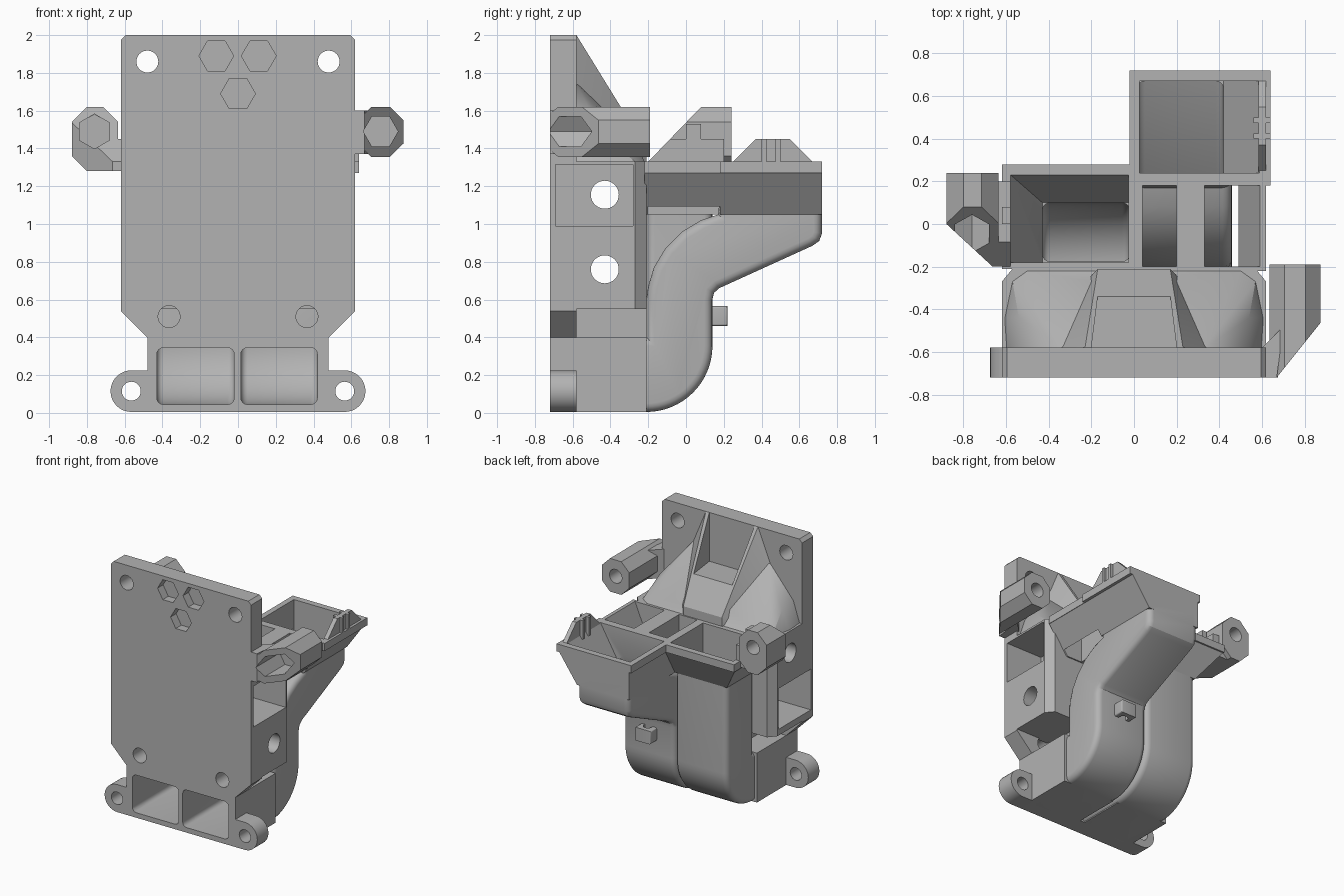
import bpy, bmesh, math
from mathutils import Vector

old = bpy.data.objects.get("Cube")
if old:
    bpy.data.objects.remove(old)

grey = bpy.data.materials.new("plain grey")
grey.use_nodes = True
grey.diffuse_color = (0.45, 0.45, 0.45, 1)
grey.node_tree.nodes["Principled BSDF"].inputs["Base Color"].default_value = (0.45, 0.45, 0.45, 1)
parts = []


def finish(name, bm):
    bmesh.ops.recalc_face_normals(bm, faces=bm.faces)
    me = bpy.data.meshes.new(name)
    bm.to_mesh(me)
    bm.free()
    me.materials.append(grey)
    ob = bpy.data.objects.new(name, me)
    bpy.context.collection.objects.link(ob)
    parts.append(ob)
    return ob


def prism(name, pts, axis, a, b, bevel=0):
    """Extrude a 2D profile along an axis, optionally rounding the cap edges."""
    place = {"X": lambda p, t: (t, p[0], p[1]),
             "Y": lambda p, t: (p[0], t, p[1]),
             "Z": lambda p, t: (p[0], p[1], t)}[axis]
    bm = bmesh.new()
    lo = [bm.verts.new(place(p, a)) for p in pts]
    hi = [bm.verts.new(place(p, b)) for p in pts]
    caps = [bm.faces.new(lo), bm.faces.new(hi)]
    n = len(pts)
    for i in range(n):
        bm.faces.new((lo[i], lo[(i + 1) % n], hi[(i + 1) % n], hi[i]))
    bmesh.ops.recalc_face_normals(bm, faces=bm.faces)
    if bevel:
        edges = [e for f in caps for e in f.edges]
        bmesh.ops.bevel(bm, geom=edges, offset=bevel, segments=4, profile=0.5,
                        affect="EDGES", clamp_overlap=False)
    return finish(name, bm)


def hull(name, pts):
    bm = bmesh.new()
    vs = [bm.verts.new(p) for p in pts]
    res = bmesh.ops.convex_hull(bm, input=vs)
    junk = set(res["geom_interior"] + res["geom_unused"])
    bmesh.ops.delete(bm, geom=[v for v in junk if isinstance(v, bmesh.types.BMVert)], context="VERTS")
    bmesh.ops.dissolve_limit(bm, angle_limit=0.01, verts=bm.verts, edges=bm.edges)
    return finish(name, bm)


def rect(x0, x1, y0, y1):
    return [(x0, y0), (x1, y0), (x1, y1), (x0, y1)]


def box(name, x, y, z):
    return prism(name, rect(*x, *y), "Z", *z)


def loft(name, low, z0, high, z1):
    return hull(name, [(*p, z0) for p in rect(*low)] + [(*p, z1) for p in rect(*high)])


def ring(cx, cy, r, n=32, start=0, sweep=360):
    count = n if sweep == 360 else n + 1
    return [(cx + r * math.cos(math.radians(start + sweep * i / n)),
             cy + r * math.sin(math.radians(start + sweep * i / n))) for i in range(count)]


def combine(target, tools, op="DIFFERENCE", keep=False):
    for tool in tools:
        m = target.modifiers.new("bool", "BOOLEAN")
        m.operation, m.solver, m.object = op, "EXACT", tool
        bpy.context.view_layer.update()
        dg = bpy.context.evaluated_depsgraph_get()
        me = bpy.data.meshes.new_from_object(target.evaluated_get(dg))
        target.modifiers.clear()
        target.data = me
    if not keep:
        for tool in tools:
            parts.remove(tool)
            bpy.data.objects.remove(tool)
    return target


def slice_off(ob, co, no):
    bm = bmesh.new()
    bm.from_mesh(ob.data)
    bmesh.ops.bisect_plane(bm, geom=bm.verts[:] + bm.edges[:] + bm.faces[:], plane_co=co,
                           plane_no=Vector(no), clear_outer=True)
    bmesh.ops.holes_fill(bm, edges=[e for e in bm.edges if e.is_boundary], sides=0)
    bmesh.ops.recalc_face_normals(bm, faces=bm.faces)
    bm.to_mesh(ob.data)
    bm.free()


# Front plate with its mounting ears
half = [(0.48, 0.02), (0.48, 0.4), (0.62, 0.54), (0.62, 1.975), (0.595, 2)]
plate = prism("front_plate", half + [(-x, z) for x, z in reversed(half)], "Y", -0.72, -0.58)
slot = ring(0.565, 0.115, 0.11, 16, -90, 180) + ring(-0.565, 0.115, 0.11, 16, 90, 180)
combine(plate, [prism("ears", slot, "Y", -0.72, -0.58)], "UNION")
cuts = [prism("hole", ring(s * x, z, r), "Y", -0.8, -0.5)
        for s in (-1, 1) for x, z, r in ((0.48, 1.86, 0.058), (0.365, 0.51, 0.058), (0.565, 0.115, 0.05))]
for x, z in ((-0.115, 1.89), (0.11, 1.89), (0, 1.69)):
    cuts.append(prism("nut", ring(x, z, 0.092, 6), "Y", -0.8, -0.65))
    cuts.append(prism("screw", ring(x, z, 0.05), "Y", -0.63, -0.5))
combine(plate, cuts)

# Mount block with through bores and a recess on each side
half = [(0.62, -0.6), (0.62, -0.27), (0.57, -0.21)]
block = prism("mount_block", half + [(-x, y) for x, y in reversed(half)], "Z", 0.55, 1.33)
recesses = [box("recess", (0.3, 0.8), (-0.69, -0.28), (0.99, 1.315)),
            box("recess", (-0.8, -0.3), (-0.69, -0.28), (0.6, 0.925))]
combine(plate, recesses, keep=True)
bores = [prism("bore", ring(-0.43, z, 0.074), "X", -0.8, 0.8) for z in (0.76, 1.155)]
combine(block, recesses + bores)
box("lower_web", (-0.3, 0.3), (-0.6, -0.2), (0.36, 0.57))

# Gusset between plate and block, with a pocket for the screws
wing = hull("gusset_wings", [(s * x, y, z) for s in (-1, 1) for x, y, z in (
    (0.6, -0.59, 1.32), (0.61, -0.44, 1.32), (0.54, -0.59, 1.5), (0.54, -0.44, 1.47), (0.32, -0.59, 1.76),
    (0.57, -0.27, 1.33), (0.5, -0.22, 1.33), (0.2, -0.27, 1.45))])
gusset = hull("gusset", [(s * x, y, z) for s in (-1, 1) for x, y, z in (
    (0.52, -0.59, 1.32), (0.23, -0.59, 2), (0.23, -0.58, 2), (0.17, -0.21, 1.4), (0.17, -0.21, 1.32))])
pocket = hull("pocket", [(s * x, y, z) for s in (-1, 1) for x, y, z in (
    (0.2, -0.58, 1.61), (0.2, -0.58, 2.1), (0.14, -0.1, 1.61), (0.14, -0.1, 2.1))])
combine(wing, [pocket], keep=True)
combine(gusset, [pocket])

# Left duct: enters at the front, bends up and sweeps to the rear
roof = [(0.17, 1.05), (0.08, 1.02), (-0.02, 0.96), (-0.11, 0.87), (-0.17, 0.77), (-0.2, 0.67)]
outer = [(-0.62, 0.005)] + ring(-0.21, 0.355, 0.35, 16, -90, 90) + \
    [(0.14, 0.6), (0.148, 0.635), (0.175, 0.66), (0.67, 0.885), (0.705, 0.91), (0.72, 0.95),
     (0.72, 1.15), (0.18, 1.15)] + roof + [(-0.21, 0.6), (-0.21, 0.4), (-0.62, 0.4)]
left = prism("left_duct", outer, "X", 0, 0.46, 0.045)
combine(left, [box("front", (0.02, 0.48), (-0.6, -0.21), (0.005, 0.4)),
               loft("flare", (0, 0.46, 0.18, 0.72), 1.05, (0, 0.62, 0.18, 0.72), 1.275),
               box("rim", (-0.02, 0.64), (0.18, 0.72), (1.27, 1.33))], "UNION")
entry = [(-0.8, 0.045)] + ring(-0.21, 0.35, 0.305, 16, -90, 90)
cavity = entry + [(0.095, 0.65), (0.13, 0.69), (0.67, 0.94), (0.67, 1.12), (0.24, 1.12)] + \
    [(y + 0.035, z - 0.04) for y, z in roof] + [(-0.165, 0.55), (-0.165, 0.345), (-0.8, 0.345)]
inside = prism("left_cavity", cavity, "X", 0.015, 0.42, 0.035)
combine(plate, [inside], keep=True)
combine(left, [inside, loft("mouth", (0.025, 0.42, 0.24, 0.67), 1.04, (0.025, 0.6, 0.24, 0.67), 1.35)])

# Right duct: rises straight to a flared mouth
outer = [(-0.62, 0.005)] + ring(-0.21, 0.355, 0.35, 16, -90, 90) + \
    [(0.14, 1.12), (-0.21, 1.12), (-0.21, 0.4), (-0.62, 0.4)]
right = prism("right_duct", outer, "X", -0.46, 0, 0.045)
combine(right, [box("front", (-0.48, -0.02), (-0.6, -0.21), (0.005, 0.4)),
                loft("flare", (-0.46, 0, -0.21, 0.14), 1.05, (-0.62, 0, -0.21, 0.27), 1.275),
                box("rim", (-0.62, 0, ), (-0.21, 0.28), (1.27, 1.33))], "UNION")
cavity = entry + [(0.1, 1.12), (-0.175, 1.12), (-0.175, 0.345), (-0.8, 0.345)]
inside = prism("right_cavity", cavity, "X", -0.43, -0.02, 0.035)
combine(plate, [inside], keep=True)
combine(right, [inside, loft("mouth", (-0.43, -0.025, -0.18, 0.1), 1.04, (-0.59, -0.025, -0.18, 0.24), 1.35)])

# Ribbed skirt between the block and the left mouth
skirt = loft("skirt", (0, 0.46, -0.22, 0.2), 1.05, (0, 0.62, -0.22, 0.2), 1.275)
combine(skirt, [box("rim", (0, 0.62), (-0.22, 0.2), (1.27, 1.33))], "UNION")
combine(skirt, [box("gap", (0.04, 0.2), (-0.2, 0.19), (0.9, 1.5)),
                loft("gap", (0.33, 0.43, -0.2, 0.19), 0.95, (0.33, 0.6, -0.2, 0.19), 1.35)])


# Octagonal side arms, sliced on the skew, with nut and screw sockets
def octagon(x0, x1, z0, z1, c):
    return [(x0 + c, z0), (x1 - c, z0), (x1, z0 + c), (x1, z1 - c),
            (x1 - c, z1), (x0 + c, z1), (x0, z1 - c), (x0, z0 + c)]


def sockets(arm, x, z, seat, back):
    combine(arm, [prism("nut", ring(x, z, 0.092, 6, 30 if x < 0 else 0), "Y", -0.9, seat),
                  prism("screw", ring(x, z, 0.055), "Y", seat + 0.015, back)])


arm = prism("left_arm", octagon(0.635, 0.875, 1.355, 1.62, 0.07), "Y", -0.72, -0.19)
slice_off(arm, (0.67, -0.72, 0), (0.25, -0.2, 0))
combine(arm, [hull("root", [(x, y, z) for x, y in ((0.6, -0.72), (0.6, -0.58), (0.67, -0.72), (0.7, -0.48))
                            for z in (1.37, 1.6)])], "UNION")
sockets(arm, 0.755, 1.49, -0.42, 0)
arm = prism("right_arm", octagon(-0.88, -0.635, 1.28, 1.62, 0.08), "Y", -0.26, 0.24)
combine(arm, [box("root", (-0.72, -0.58), (-0.2, 0.2), (1.28, 1.45))], "UNION")
slice_off(arm, (-0.88, 0, 0), (-0.24, -0.26, 0))
slice_off(arm, (0, 0.08, 1.62), (0, -0.29, 0.28))
sockets(arm, -0.76, 1.49, 0.06, 0.5)

# Clip tabs on the rims and the cable hook behind the left duct
prism("left_tab", [(0.24, 1.32), (0.37, 1.45), (0.55, 1.45), (0.68, 1.32)], "X", 0.585, 0.62)
for y in (0.4, 0.475):
    box("left_tab_rib", (0.56, 0.64), (y, y + 0.025), (1.3, 1.45))
box("right_tab", (-0.62, -0.58), (0, 0.08), (1.3, 1.53))
hook = prism("cable_hook", rect(0.13, 0.22, 0.46, 0.565), "X", 0.16, 0.3, 0.012)
combine(hook, [prism("channel", ring(0.23, 0.15, 0.035), "Z", 0.3, 0.7)])

# Smooth shading with sharp edges kept
bpy.ops.object.select_all(action="DESELECT")
for ob in parts:
    ob.select_set(True)
bpy.context.view_layer.objects.active = plate
bpy.ops.object.shade_smooth_by_angle(angle=math.radians(28))
